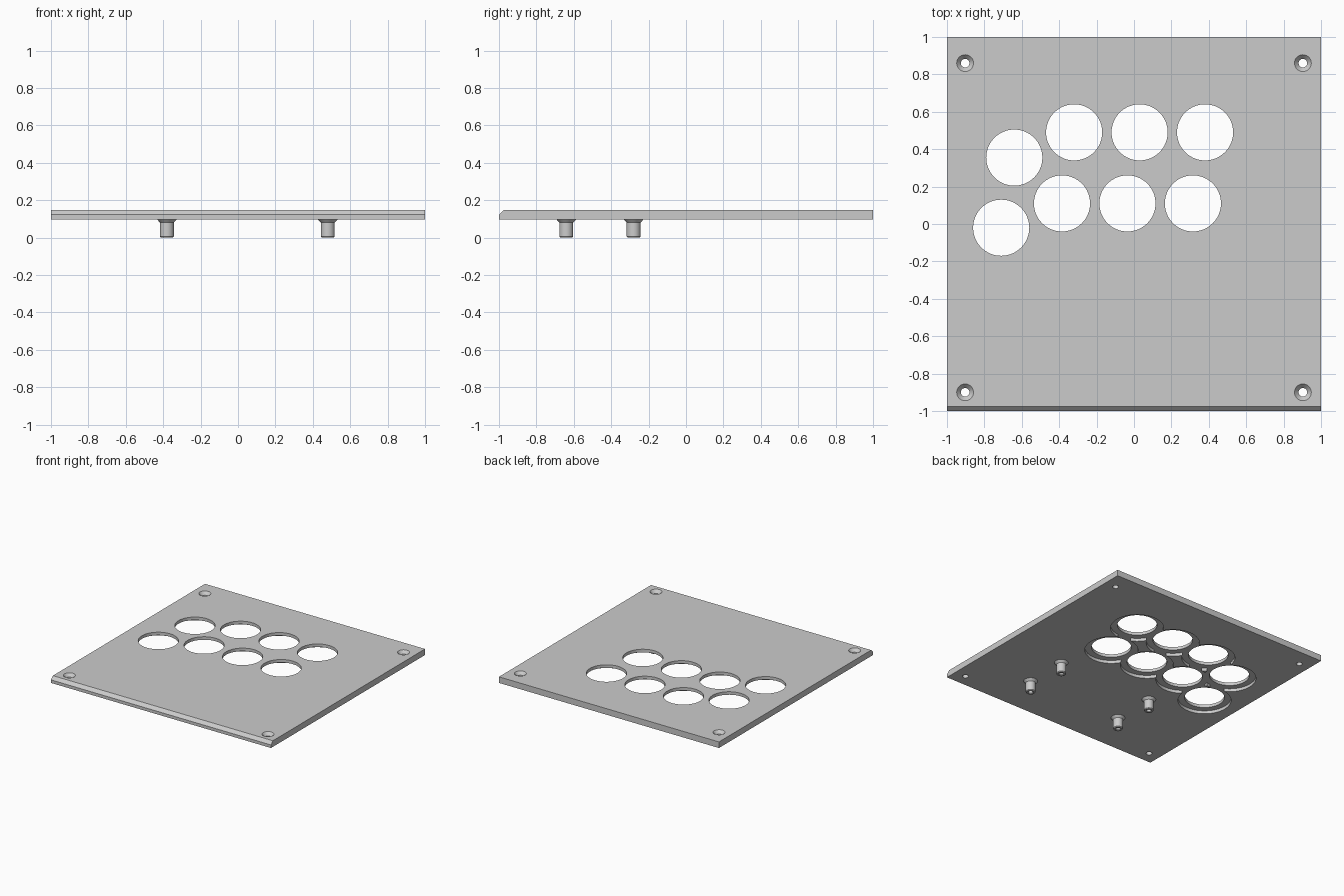
import bpy, bmesh, math

if "Cube" in bpy.data.objects:
    bpy.data.objects.remove(bpy.data.objects["Cube"], do_unlink=True)

# Material
grey = bpy.data.materials.new("plain grey")
grey.use_nodes = True
colour = (0.6, 0.6, 0.6, 1)
grey.diffuse_color = colour
grey.node_tree.nodes["Principled BSDF"].inputs["Base Color"].default_value = colour

BOTTOM, TOP = 0.098, 0.148
STEP = (BOTTOM + TOP) / 2


def add_object(name, bm, location=(0, 0, 0)):
    bmesh.ops.recalc_face_normals(bm, faces=bm.faces)
    mesh = bpy.data.meshes.new(name)
    bm.to_mesh(mesh)
    bm.free()
    mesh.materials.append(grey)
    obj = bpy.data.objects.new(name, mesh)
    obj.location = location
    bpy.context.collection.objects.link(obj)
    return obj


def lathe(name, profile, location, sides):
    """Turn an (r, z) profile, starting and ending on the axis, about z."""
    bm = bmesh.new()
    verts = [bm.verts.new((r, 0, z)) for r, z in profile]
    edges = [bm.edges.new(pair) for pair in zip(verts, verts[1:])]
    bmesh.ops.spin(bm, geom=verts + edges, cent=(0, 0, 0), axis=(0, 0, 1),
                   angle=math.tau, steps=sides)
    bmesh.ops.remove_doubles(bm, verts=bm.verts, dist=1e-5)
    return add_object(name, bm, location)


def cut(target, cutter):
    cutter.hide_render = True
    mod = target.modifiers.new("cut", 'BOOLEAN')
    mod.operation = 'DIFFERENCE'
    mod.solver = 'EXACT'
    mod.object = cutter
    bpy.context.view_layer.objects.active = target
    bpy.ops.object.modifier_apply(modifier=mod.name)
    bpy.data.objects.remove(cutter, do_unlink=True)


def smooth(obj):
    bpy.ops.object.select_all(action='DESELECT')
    obj.select_set(True)
    bpy.context.view_layer.objects.active = obj
    bpy.ops.object.shade_smooth_by_angle(angle=math.radians(25))


# Panel: side profile with a chamfered front top edge, extruded across x
bm = bmesh.new()
side = [(-1, BOTTOM), (1, BOTTOM), (1, TOP), (-0.975, TOP), (-1, STEP)]
face = bm.faces.new([bm.verts.new((-1, y, z)) for y, z in side])
extruded = bmesh.ops.extrude_face_region(bm, geom=[face])["geom"]
bmesh.ops.translate(bm, vec=(2, 0, 0),
                    verts=[v for v in extruded if isinstance(v, bmesh.types.BMVert)])
panel = add_object("panel", bm)

# Button holes with a wider recess on the underside
button_profile = [(0, 0.05), (0.2, 0.05), (0.2, STEP), (0.15, STEP), (0.15, 0.2), (0, 0.2)]
buttons = [(-0.64, 0.355), (-0.71, -0.02)]
for i in range(3):
    buttons += [(-0.32 + 0.35 * i, 0.49), (-0.385 + 0.35 * i, 0.11)]
for x, y in buttons:
    cut(panel, lathe("button_cutter", button_profile, (x, y, 0), 64))

# Countersunk corner screw holes
screw_profile = [(0, 0.05), (0.023, 0.05), (0.023, STEP), (0.045, TOP), (0.045, 0.2), (0, 0.2)]
for x in (-0.903, 0.903):
    for y in (-0.9, 0.86):
        cut(panel, lathe("screw_cutter", screw_profile, (x, y, 0), 32))
smooth(panel)

# Hollow mounting posts with flared roots under the panel
post_profile = [(0, 0.09), (0.017, 0.09), (0.017, 0.005), (0.021, 0), (0.032, 0),
                (0.037, 0.006), (0.037, 0.08), (0.053, BOTTOM), (0, BOTTOM)]
for x, hand in ((-0.38, "right"), (0.48, "left")):
    for y, end in ((-0.64, "front"), (-0.28, "back")):
        smooth(lathe(f"post_{end}_{hand}", post_profile, (x, y, 0), 32))
